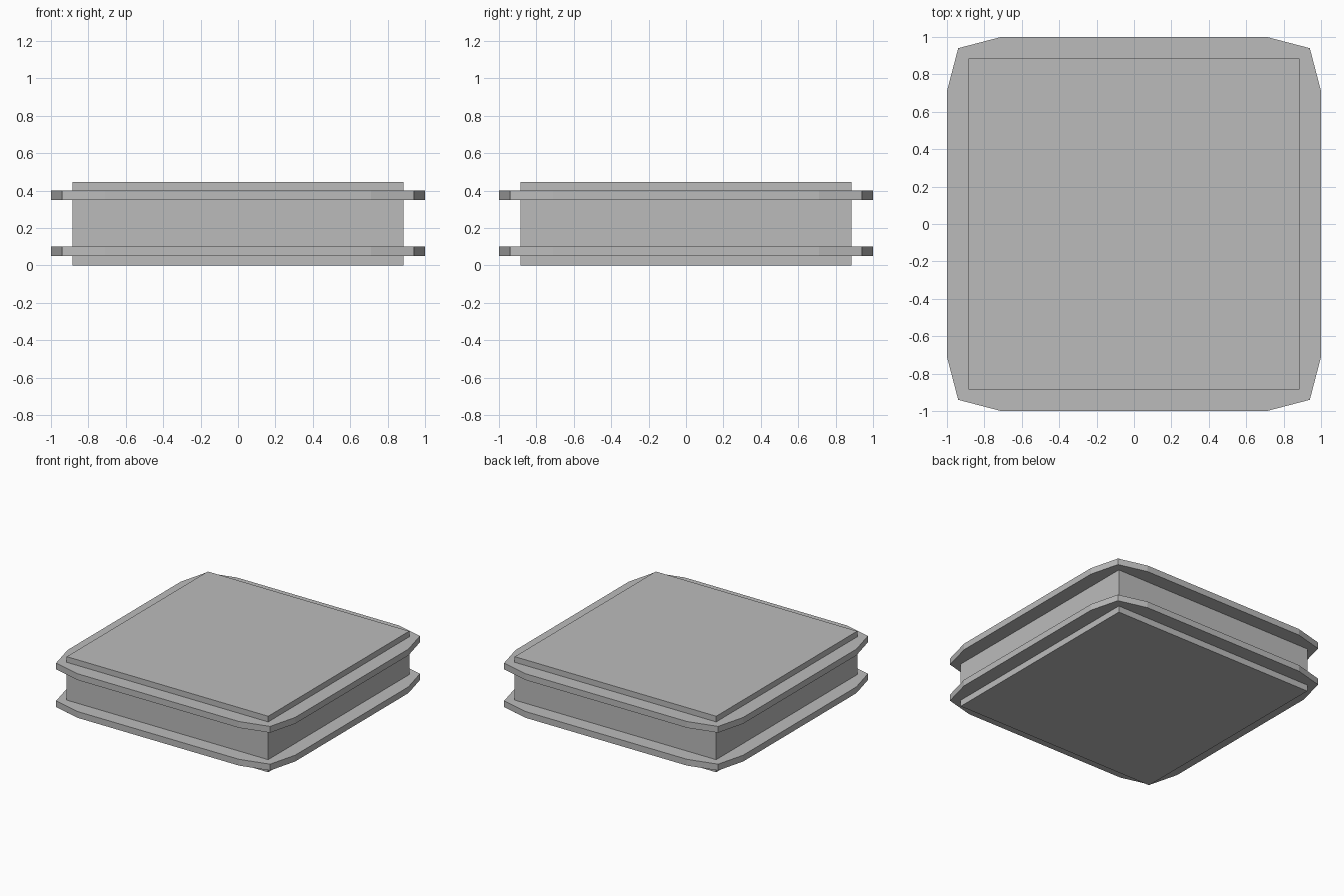
import bpy
import bmesh

cube = bpy.data.objects.get("Cube")
if cube:
    bpy.data.objects.remove(cube, do_unlink=True)

grey = bpy.data.materials.new("plain_grey")
grey.use_nodes = True
colour = (0.5, 0.5, 0.5, 1)
grey.diffuse_color = colour
grey.node_tree.nodes["Principled BSDF"].inputs["Base Color"].default_value = colour


def prism(name, outline, bottom, top):
    """Extrude a counter-clockwise outline straight up."""
    bm = bmesh.new()
    base = bm.faces.new([bm.verts.new((x, y, bottom)) for x, y in outline])
    raised = bmesh.ops.extrude_face_region(bm, geom=[base], use_keep_orig=True)["geom"]
    verts = [v for v in raised if isinstance(v, bmesh.types.BMVert)]
    bmesh.ops.translate(bm, verts=verts, vec=(0, 0, top - bottom))
    bmesh.ops.recalc_face_normals(bm, faces=bm.faces)
    mesh = bpy.data.meshes.new(name)
    bm.to_mesh(mesh)
    bm.free()
    mesh.materials.append(grey)
    obj = bpy.data.objects.new(name, mesh)
    bpy.context.collection.objects.link(obj)
    return obj


def quarter_turns(points):
    """Repeat a corner's points around the centre in four quarter turns."""
    outline = []
    for _ in range(4):
        outline += points
        points = [(-y, x) for x, y in points]
    return outline


# Square central block
prism("core_block", quarter_turns([(0.885, 0.885)]), 0, 0.445)

# Two thin flanges with tapered corners
flange = quarter_turns([(1, 0.71), (0.94, 0.94), (0.71, 1)])
for name, bottom in (("lower_flange", 0.05), ("upper_flange", 0.35)):
    prism(name, flange, bottom, bottom + 0.05)
